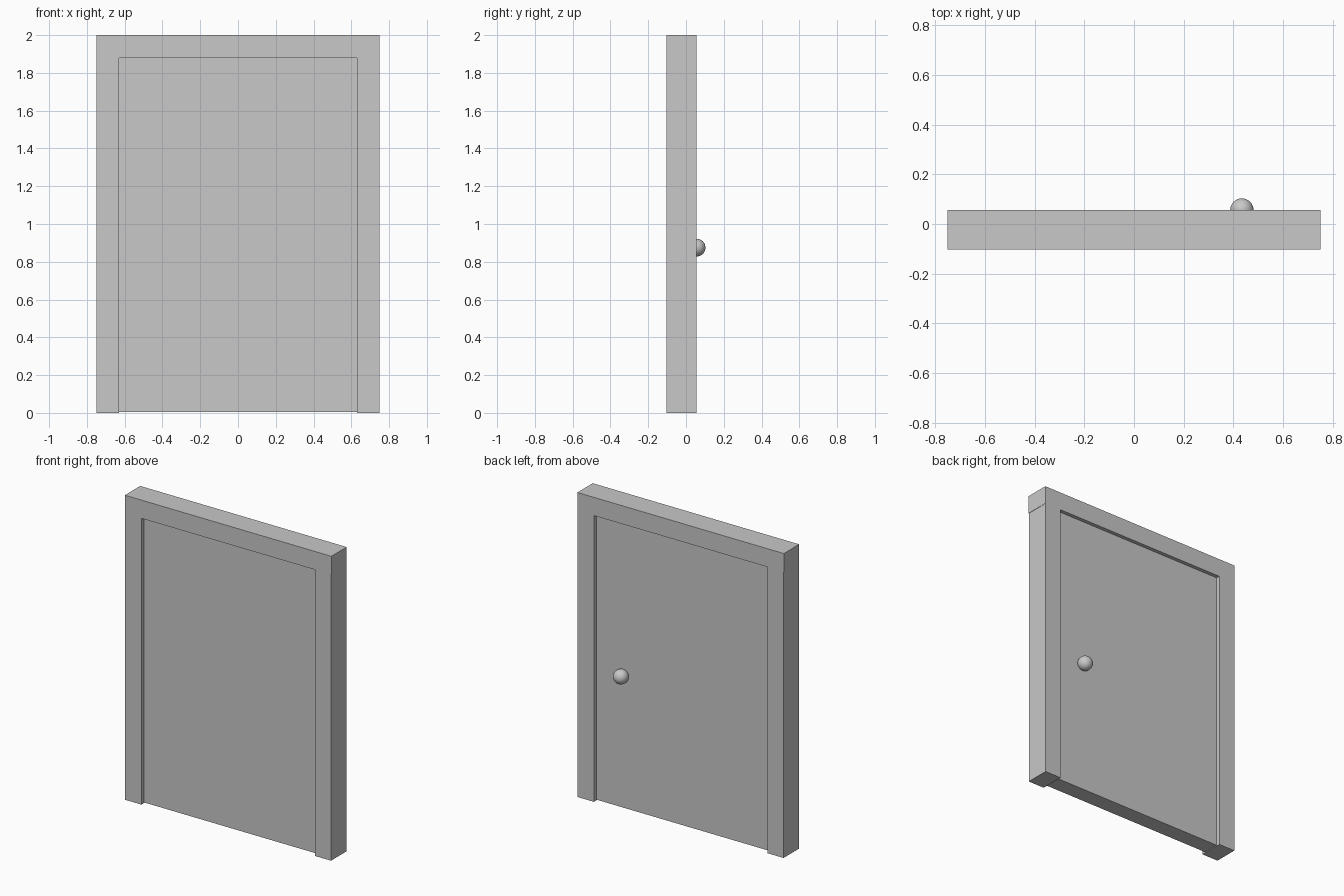
import bpy

cube = bpy.data.objects.get("Cube")
if cube:
    bpy.data.objects.remove(cube, do_unlink=True)

# One plain grey for every part
grey = bpy.data.materials.new("plain grey")
grey.use_nodes = True
colour = (0.58, 0.58, 0.58, 1)
grey.diffuse_color = colour
grey.node_tree.nodes["Principled BSDF"].inputs["Base Color"].default_value = colour

WIDTH, HEIGHT = 0.75, 2.0            # half width and full height
OPENING, OPENING_TOP = 0.63, 1.88    # half width and top of the doorway
FRONT, BACK = -0.103, 0.056          # frame depth
RECESS = 0.025


def box(name, low, high):
    """Box between two opposite corners."""
    centre = [(a + b) / 2 for a, b in zip(low, high)]
    bpy.ops.mesh.primitive_cube_add(size=1, location=centre)
    part = bpy.context.object
    part.name = name
    part.scale = [b - a for a, b in zip(low, high)]
    bpy.ops.object.transform_apply(location=False, rotation=False, scale=True)
    part.data.materials.append(grey)
    return part


# Frame: two jambs under a lintel that overhangs them very slightly
jamb = WIDTH - 0.002
box("left_jamb", (OPENING, FRONT, 0), (jamb, BACK, OPENING_TOP))
box("right_jamb", (-jamb, FRONT, 0), (-OPENING, BACK, OPENING_TOP))
box("lintel", (-WIDTH, FRONT, OPENING_TOP), (WIDTH, BACK, HEIGHT))

# Door panel, set back on both sides and just clear of the floor
box("door_panel", (-OPENING, FRONT + RECESS, 0.005),
    (OPENING, BACK - RECESS, OPENING_TOP))

# Round knob on the back
bpy.ops.mesh.primitive_uv_sphere_add(segments=32, ring_count=16, radius=0.047,
                                     location=(0.434, BACK, 0.875))
knob = bpy.context.object
knob.name = "door_knob"
knob.data.materials.append(grey)
bpy.ops.object.shade_smooth()
